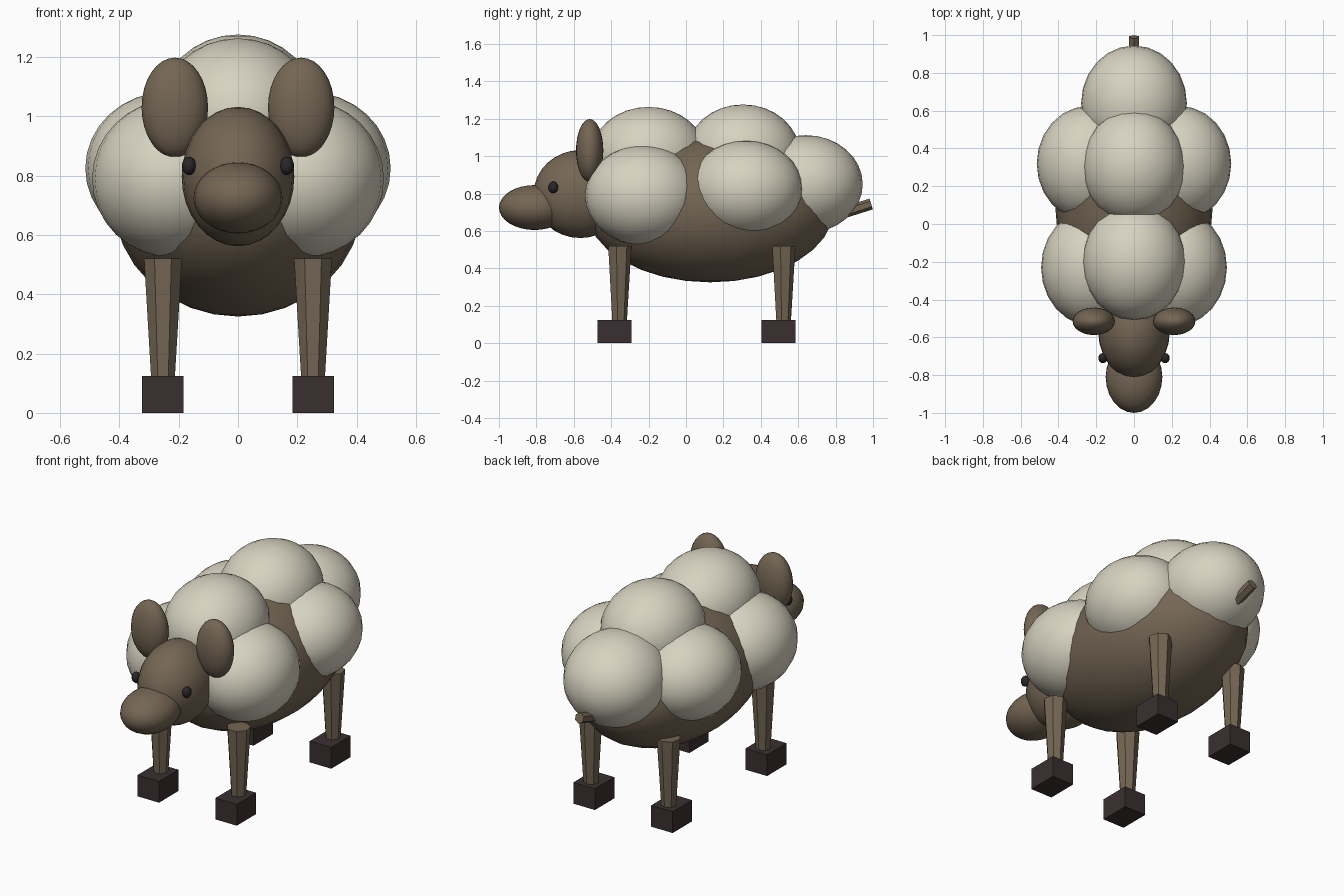
import bpy
from mathutils import Vector

if "Cube" in bpy.data.objects:
    bpy.data.objects.remove(bpy.data.objects["Cube"])


def material(name, rgb):
    m = bpy.data.materials.new(name)
    m.diffuse_color = (*rgb, 1.0)
    m.use_nodes = True
    m.node_tree.nodes["Principled BSDF"].inputs["Base Color"].default_value = m.diffuse_color
    return m


WOOL = material("cream wool", (0.68, 0.65, 0.53))
HIDE = material("brown hide", (0.175, 0.132, 0.088))
HOOF = material("dark hoof", (0.042, 0.028, 0.030))
EYE = material("eye black", (0.022, 0.019, 0.021))


def finish(name, mat):
    ob = bpy.context.object
    ob.name = name
    ob.data.materials.append(mat)
    return ob


def ellipsoid(name, loc, radii, mat, segments=24, rings=16):
    bpy.ops.mesh.primitive_uv_sphere_add(segments=segments, ring_count=rings, location=loc)
    ob = finish(name, mat)
    ob.scale = radii
    bpy.ops.object.transform_apply(location=False, rotation=False, scale=True)
    bpy.ops.object.shade_smooth()
    return ob


# Body under the fleece
ellipsoid("body", (0, 0.13, 0.715), (0.42, 0.66, 0.39), HIDE)

# Fleece puffs along the spine and at the rump
ellipsoid("wool_top_front", (0, -0.20, 1.00), (0.273, 0.31, 0.263), WOOL)
ellipsoid("wool_top_rear", (0, 0.305, 1.01), (0.273, 0.305, 0.266), WOOL)
ellipsoid("wool_rump", (0, 0.64, 0.85), (0.28, 0.305, 0.262), WOOL)

# Head and muzzle
ellipsoid("head", (0, -0.565, 0.797), (0.19, 0.25, 0.235), HIDE)
ellipsoid("muzzle", (0, -0.81, 0.725), (0.15, 0.19, 0.12), HIDE)

# Paired parts
for side, s in (("left", -1), ("right", 1)):
    ellipsoid(f"wool_{side}_front", (s * 0.22, -0.23, 0.79), (0.272, 0.31, 0.266), WOOL)
    ellipsoid(f"wool_{side}_rear", (s * 0.24, 0.32, 0.825), (0.275, 0.305, 0.257), WOOL)
    ellipsoid(f"ear_{side}", (s * 0.213, -0.515, 1.03), (0.112, 0.073, 0.168), HIDE)
    ellipsoid(f"eye_{side}", (s * 0.165, -0.71, 0.833), (0.024, 0.027, 0.031), EYE, 16, 10)

    # Tapered seven-sided legs on block hooves
    for end, y in (("front", -0.357), ("rear", 0.52)):
        bpy.ops.mesh.primitive_cone_add(vertices=7, radius1=0.040, radius2=0.0654,
                                        depth=0.42, location=(s * 0.253, y, 0.31))
        finish(f"leg_{end}_{side}", HIDE)
        bpy.ops.mesh.primitive_cube_add(size=1, location=(s * 0.253, y - 0.025, 0.0625))
        hoof = finish(f"hoof_{end}_{side}", HOOF)
        hoof.scale = (0.14, 0.18, 0.125)

# Short tail stub tilted slightly upward
start, tip = Vector((0, 0.82, 0.69)), Vector((0, 0.99, 0.744))
axis = tip - start
bpy.ops.mesh.primitive_cylinder_add(vertices=6, radius=0.03, depth=axis.length,
                                    location=(start + tip) / 2,
                                    rotation=axis.to_track_quat('Z', 'Y').to_euler())
finish("tail", HIDE)
